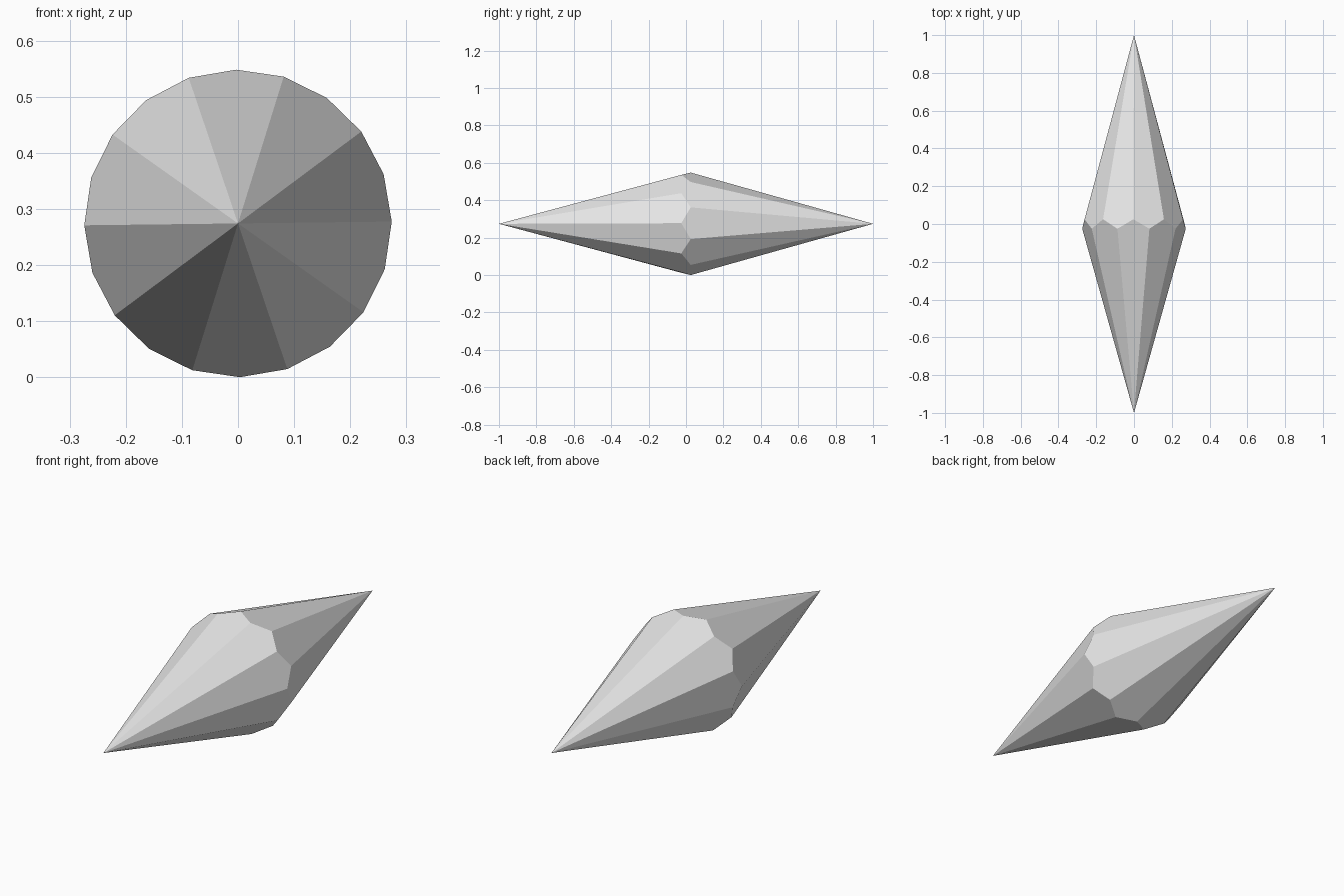
import bpy
import bmesh
from math import cos, sin, pi, radians

cube = bpy.data.objects.get("Cube")
if cube:
    bpy.data.objects.remove(cube, do_unlink=True)

SIDES = 10                      # kite faces per end
RADIUS = 0.274
HALF_LENGTH = 1.0
TWIST = radians(0.7)            # slight roll about the long axis

# Zigzag offset that keeps every kite face flat
c = cos(pi / SIDES)
ZIGZAG = HALF_LENGTH * (1 - c) / (1 + c)

# Plain grey
grey = bpy.data.materials.new("light_grey")
grey.use_nodes = True
grey.diffuse_color = (0.8, 0.8, 0.8, 1)
grey.node_tree.nodes["Principled BSDF"].inputs["Base Color"].default_value = (0.8, 0.8, 0.8, 1)

# Two points and a zigzag girdle; even girdle corners lean to the front
bm = bmesh.new()
front = bm.verts.new((0, -HALF_LENGTH, RADIUS))
back = bm.verts.new((0, HALF_LENGTH, RADIUS))
ring = []
for i in range(2 * SIDES):
    a = pi * i / SIDES + TWIST
    y = -ZIGZAG if i % 2 == 0 else ZIGZAG
    ring.append(bm.verts.new((RADIUS * cos(a), y, RADIUS + RADIUS * sin(a))))

# Each kite hangs from one point and reaches past the girdle to the next corner
for i in range(2 * SIDES):
    tip = front if i % 2 else back
    bm.faces.new((tip, ring[i - 1], ring[i], ring[(i + 1) % (2 * SIDES)]))
bmesh.ops.recalc_face_normals(bm, faces=bm.faces)

mesh = bpy.data.meshes.new("faceted_crystal")
bm.to_mesh(mesh)
bm.free()
mesh.materials.append(grey)
crystal = bpy.data.objects.new("faceted_crystal", mesh)
bpy.context.collection.objects.link(crystal)
